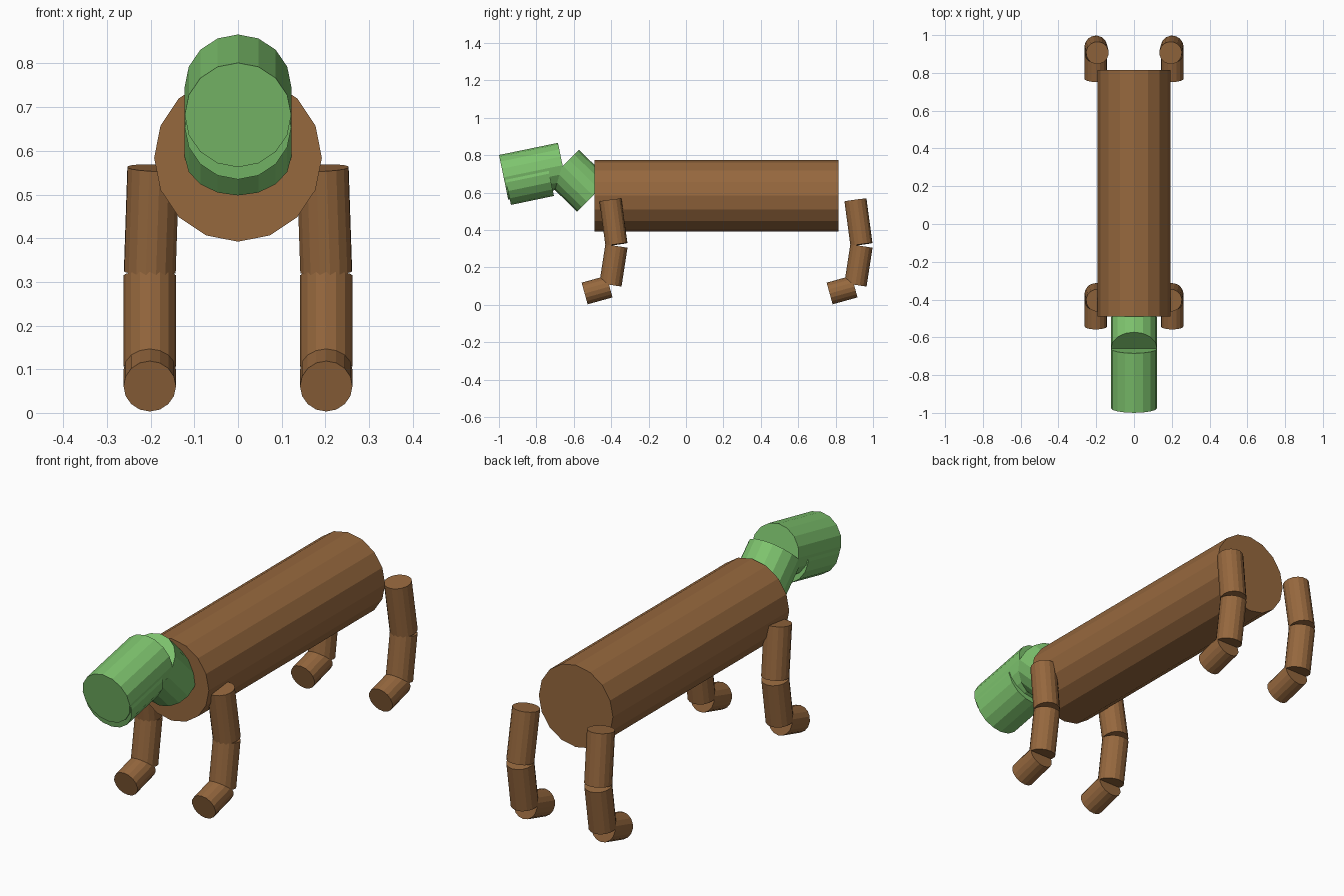
import bpy
from mathutils import Vector

if "Cube" in bpy.data.objects:
    bpy.data.objects.remove(bpy.data.objects["Cube"])


def material(name, rgb):
    m = bpy.data.materials.new(name)
    m.diffuse_color = (*rgb, 1.0)
    m.use_nodes = True
    m.node_tree.nodes["Principled BSDF"].inputs["Base Color"].default_value = m.diffuse_color
    return m


BROWN = material("brown", (0.305, 0.138, 0.048))
GREEN = material("green", (0.209, 0.552, 0.156))


def rod(name, start, end, radius, mat):
    """Flat-shaded 16-sided cylinder between two points."""
    a, b = Vector(start), Vector(end)
    axis = b - a
    bpy.ops.mesh.primitive_cylinder_add(vertices=16, radius=radius, depth=axis.length,
                                        location=(a + b) / 2)
    ob = bpy.context.object
    ob.name = name
    ob.rotation_euler = axis.to_track_quat('Z', 'Y').to_euler()
    ob.data.materials.append(mat)
    return ob


# Torso
rod("torso", (0, -0.49, 0.584), (0, 0.815, 0.584), 0.192, BROWN)

# Neck, head and lower jaw
rod("neck", (0, -0.658, 0.743), (0, -0.497, 0.585), 0.122, GREEN)
rod("head", (0, -0.975, 0.682), (0, -0.660, 0.747), 0.122, GREEN)
rod("jaw", (0, -0.961, 0.654), (0, -0.731, 0.702), 0.122, GREEN)

# Four legs, each with thigh, shin and foot
for end, dy in (("front", 0.0), ("rear", 1.31)):
    for side, s in (("left", 1), ("right", -1)):
        tag = f"{end}_{side}"
        rod(tag + "_thigh", (s * 0.194, -0.404 + dy, 0.561),
            (s * 0.202, -0.372 + dy, 0.323), 0.06, BROWN)
        rod(tag + "_shin", (s * 0.202, -0.372 + dy, 0.315),
            (s * 0.202, -0.404 + dy, 0.107), 0.06, BROWN)
        rod(tag + "_foot", (s * 0.202, -0.542 + dy, 0.061),
            (s * 0.202, -0.409 + dy, 0.098), 0.06, BROWN)
